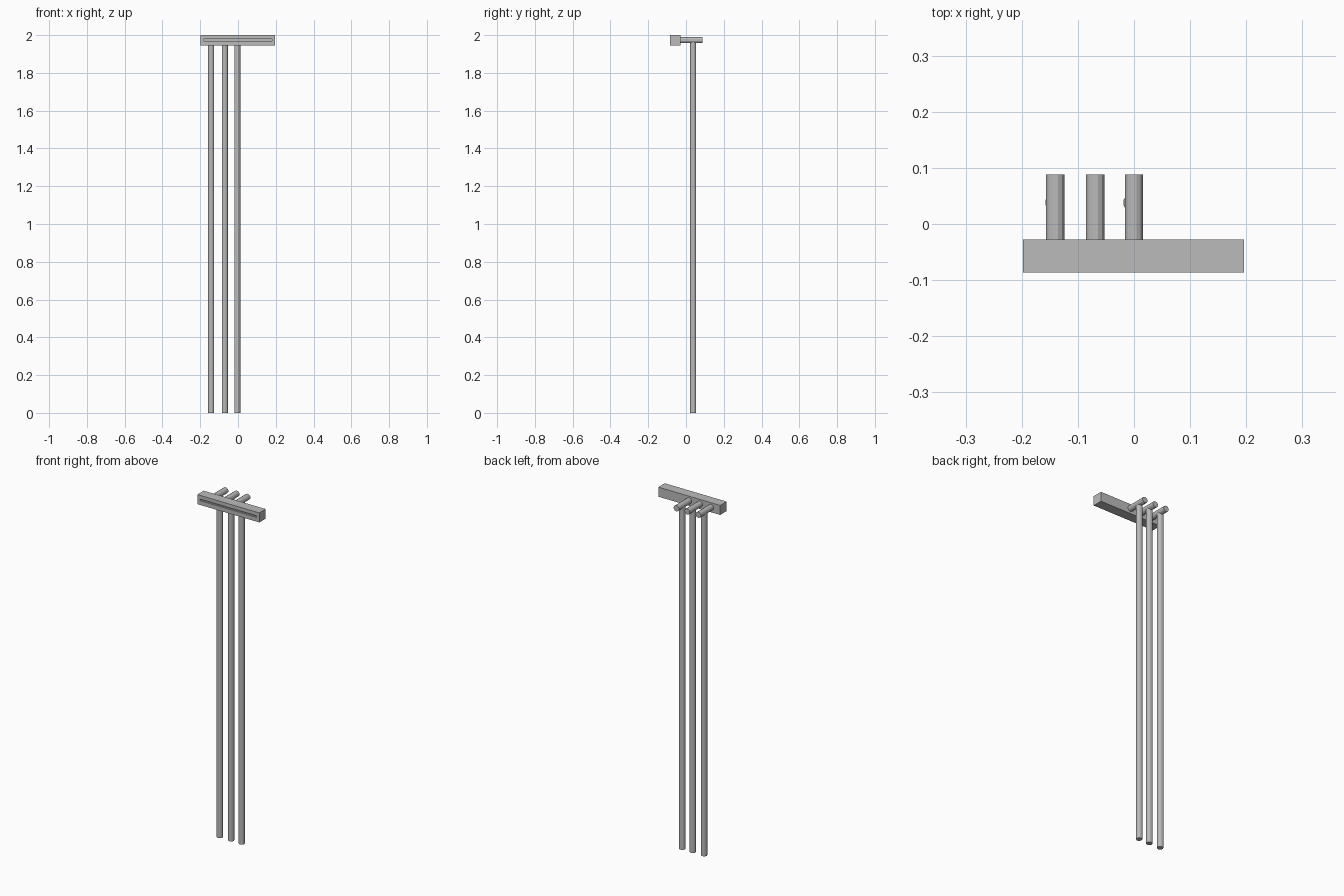
import bpy
import bmesh
from math import radians
from mathutils import Matrix, Vector

cube = bpy.data.objects.get("Cube")
if cube:
    bpy.data.objects.remove(cube, do_unlink=True)

grey = bpy.data.materials.new("plain grey")
grey.use_nodes = True
grey.diffuse_color = (0.5, 0.5, 0.5, 1)
grey.node_tree.nodes["Principled BSDF"].inputs["Base Color"].default_value = (0.5, 0.5, 0.5, 1)


def add_object(name, bm):
    bmesh.ops.recalc_face_normals(bm, faces=bm.faces)
    mesh = bpy.data.meshes.new(name)
    bm.to_mesh(mesh)
    bm.free()
    mesh.materials.append(grey)
    obj = bpy.data.objects.new(name, mesh)
    bpy.context.collection.objects.link(obj)
    return obj


def box(name, size, centre):
    bm = bmesh.new()
    bmesh.ops.create_cube(bm, size=1)
    bmesh.ops.scale(bm, vec=size, verts=bm.verts)
    bmesh.ops.translate(bm, vec=centre, verts=bm.verts)
    return add_object(name, bm)


def rod(name, start, end, radius, sides=12):
    start, end = Vector(start), Vector(end)
    axis = end - start
    turn = axis.to_track_quat('Z', 'Y').to_matrix().to_4x4()
    bm = bmesh.new()
    bmesh.ops.create_cone(bm, cap_ends=True, segments=sides, radius1=radius,
                          radius2=radius, depth=axis.length,
                          matrix=Matrix.Translation((start + end) / 2) @ turn
                          @ Matrix.Rotation(radians(180 / sides), 4, 'Z'))
    return add_object(name, bm)


# Top beam with a narrow slot cut in its front
beam = box("beam", (0.394, 0.058, 0.055), (-0.001, -0.057, 1.9725))
slot = box("slot_cutter", (0.36, 0.02, 0.009), (-0.001, -0.086, 1.974))
slot.hide_render = True
slot.hide_viewport = True
cut = beam.modifiers.new("slot", 'BOOLEAN')
cut.operation = 'DIFFERENCE'
cut.solver = 'EXACT'
cut.object = slot

# Three pegs behind the beam, each with a long hanging pole
for side, peg_x, pole_x in (("right", -0.14, -0.142),
                            ("middle", -0.069, -0.07),
                            ("left", 0.0, -0.003)):
    rod(side + "_peg", (peg_x, -0.03, 1.974), (peg_x, 0.088, 1.974), 0.017)
    rod(side + "_pole", (pole_x, 0.038, 0), (pole_x, 0.038, 1.972), 0.0165)
